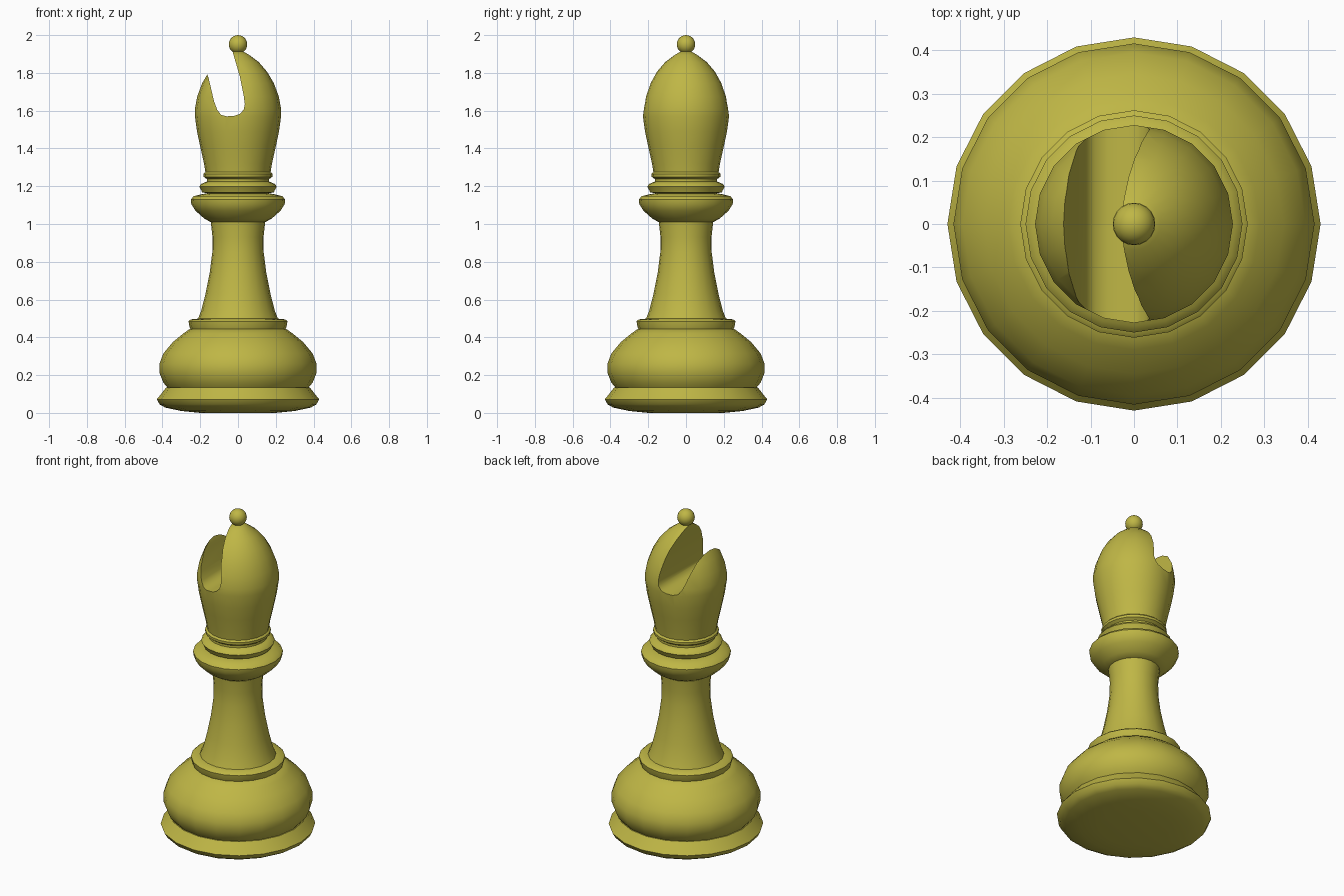
import bpy, bmesh, math

SIDES = 20

cube = bpy.data.objects.get("Cube")
if cube:
    bpy.data.objects.remove(cube, do_unlink=True)

# Single olive yellow colour
olive = bpy.data.materials.new("olive_yellow")
olive.use_nodes = True
olive.diffuse_color = (0.52, 0.47, 0.06, 1)
olive.node_tree.nodes["Principled BSDF"].inputs["Base Color"].default_value = olive.diffuse_color


def add_object(name, bm):
    bmesh.ops.recalc_face_normals(bm, faces=bm.faces)
    mesh = bpy.data.meshes.new(name)
    bm.to_mesh(mesh)
    bm.free()
    obj = bpy.data.objects.new(name, mesh)
    bpy.context.collection.objects.link(obj)
    mesh.materials.append(olive)
    return obj


def smooth(obj, angle=40):
    bpy.ops.object.select_all(action="DESELECT")
    obj.select_set(True)
    bpy.context.view_layer.objects.active = obj
    bpy.ops.object.shade_smooth_by_angle(angle=math.radians(angle))


def lathe(name, profile):
    """Closed solid of revolution from (radius, height) points."""
    bm = bmesh.new()
    rings = []
    for r, z in profile:
        rings.append([bm.verts.new((r * math.cos(a), r * math.sin(a), z))
                      for a in (math.tau * i / SIDES for i in range(SIDES))])
    for low, high in zip(rings, rings[1:]):
        for i in range(SIDES):
            j = (i + 1) % SIDES
            bm.faces.new((low[i], low[j], high[j], high[i]))
    bm.faces.new(rings[0])
    bm.faces.new(rings[-1])
    return add_object(name, bm)


# Turned parts from the floor upwards
parts = {
    "foot": [(0.2, 0.0), (0.3, 0.01), (0.385, 0.028), (0.415, 0.045), (0.43, 0.072),
             (0.415, 0.09), (0.38, 0.135)],
    "bulb": [(0.37, 0.13), (0.395, 0.16), (0.415, 0.21), (0.416, 0.26), (0.395, 0.315),
             (0.345, 0.375), (0.29, 0.42), (0.255, 0.445)],
    "bulb_rim": [(0.25, 0.44), (0.257, 0.455), (0.262, 0.485), (0.25, 0.495), (0.2, 0.5)],
    "stem": [(0.215, 0.49), (0.195, 0.54), (0.172, 0.63), (0.15, 0.74), (0.136, 0.85),
             (0.135, 0.93), (0.145, 1.02)],
    "collar": [(0.145, 1.01), (0.18, 1.03), (0.225, 1.07), (0.247, 1.105), (0.25, 1.13),
               (0.235, 1.147), (0.19, 1.158), (0.15, 1.165)],
    "wide_ring": [(0.15, 1.16), (0.19, 1.168), (0.195, 1.18), (0.205, 1.198),
                  (0.195, 1.212), (0.165, 1.225)],
    "thin_ring": [(0.165, 1.22), (0.165, 1.238), (0.182, 1.25), (0.183, 1.265), (0.172, 1.275)],
}
for name, profile in parts.items():
    smooth(lathe(name, profile))

# Head with a slanted slot cut through it from front to back
head = lathe("head", [(0.172, 1.27), (0.18, 1.32), (0.2, 1.41), (0.217, 1.49), (0.228, 1.57),
                      (0.228, 1.61), (0.216, 1.675), (0.19, 1.745), (0.155, 1.805),
                      (0.11, 1.857), (0.06, 1.895), (0.03, 1.912)])
slot = [(-0.21, 1.94), (-0.155, 1.77), (-0.127, 1.65), (-0.11, 1.605), (-0.09, 1.578),
        (-0.06, 1.57), (-0.02, 1.573), (0.01, 1.583), (0.03, 1.605), (0.036, 1.635),
        (0.03, 1.68), (0.01, 1.78), (-0.025, 1.9), (-0.045, 2.0)]
bm = bmesh.new()
face = bm.faces.new([bm.verts.new((x, -0.4, z)) for x, z in slot])
extruded = bmesh.ops.extrude_face_region(bm, geom=[face])["geom"]
bmesh.ops.translate(bm, vec=(0, 0.8, 0),
                    verts=[v for v in extruded if isinstance(v, bmesh.types.BMVert)])
cutter = add_object("slot_cutter", bm)
cutter.hide_render = True

cut = head.modifiers.new("slot", "BOOLEAN")
cut.operation = "DIFFERENCE"
cut.solver = "EXACT"
cut.object = cutter
bpy.context.view_layer.objects.active = head
bpy.ops.object.modifier_apply(modifier=cut.name)
bpy.data.objects.remove(cutter, do_unlink=True)
smooth(head)

# Small ball on the tip
bpy.ops.mesh.primitive_uv_sphere_add(segments=SIDES, ring_count=12, radius=0.049,
                                     location=(0, 0, 1.951))
ball = bpy.context.object
ball.name = "tip_ball"
ball.data.materials.append(olive)
smooth(ball)
